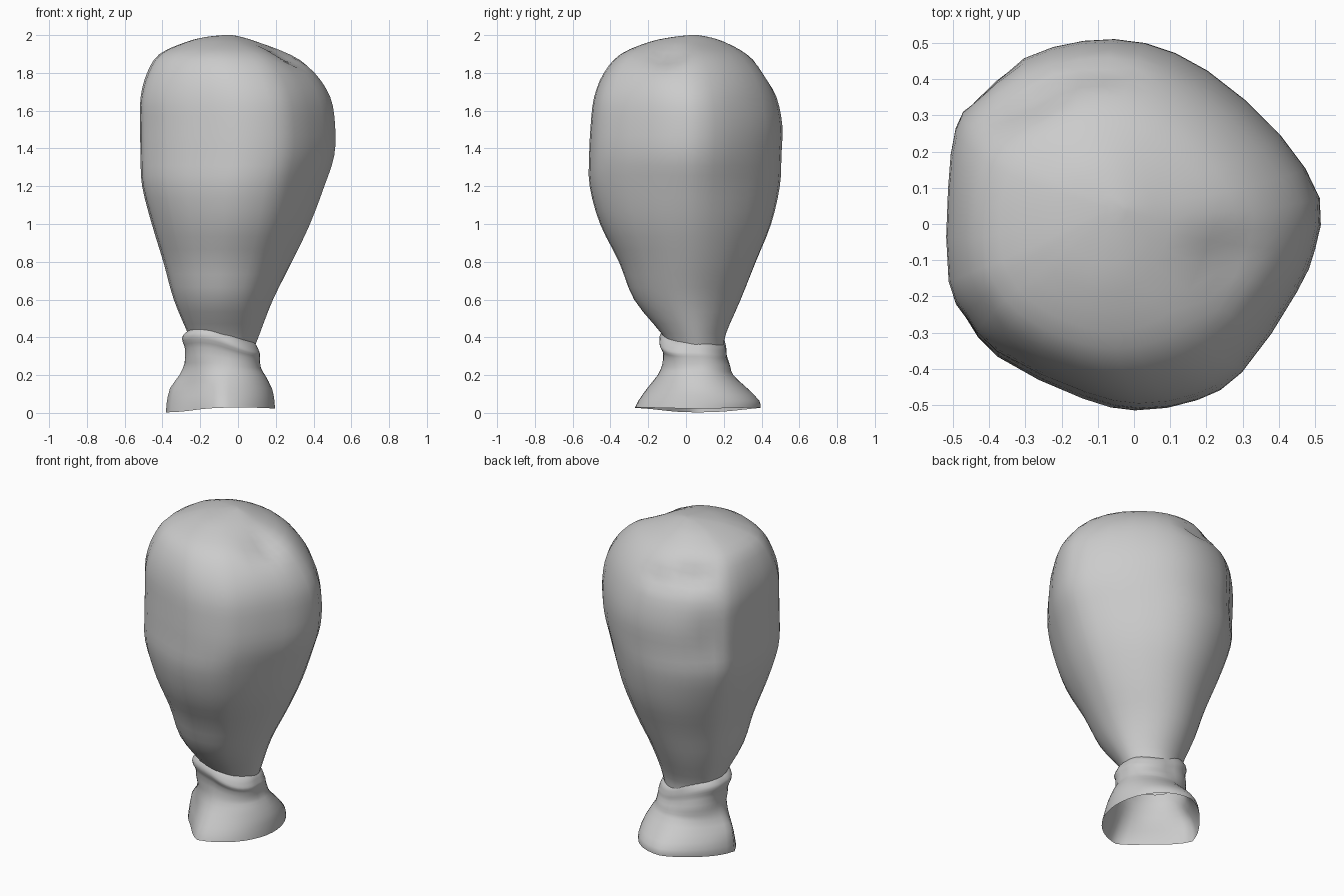
import bpy, bmesh, math
from mathutils import Vector

if "Cube" in bpy.data.objects:
    bpy.data.objects.remove(bpy.data.objects["Cube"])


def spline(pts, closed, steps):
    """Catmull-Rom resampling of equal-length tuples."""
    n, out = len(pts), []
    pick = lambda i: Vector(pts[i % n] if closed else pts[min(max(i, 0), n - 1)])
    for i in range(n if closed else n - 1):
        a, b, c, d = (pick(i + k) for k in (-1, 0, 1, 2))
        for s in range(steps):
            t = s / steps
            out.append(0.5 * (2 * b + (c - a) * t + (2 * a - 5 * b + 4 * c - d) * t * t
                              + (3 * b - a - 3 * c + d) * t ** 3))
    if not closed:
        out.append(Vector(pts[-1]))
    return out


def loft(name, outline, rows, warp, roundness, cap_top=False):
    """Stretch a unit outline to each row's x / y limits and skin the rings."""
    bm = bmesh.new()
    rings = []
    for z, x0, x1, y0, y1 in rows:
        ring = []
        for q in outline:
            u, v = Vector(q).lerp(Vector(q).normalized(), roundness(z))
            k = trim(z, u, v) if name == "skirt" else 1
            p = Vector(((x0 + x1) / 2 + k * u * (x1 - x0) / 2,
                        (y0 + y1) / 2 + k * v * (y1 - y0) / 2, z))
            ring.append(bm.verts.new(warp(p, u, v)))
        rings.append(ring)
    n = len(outline)
    for a, b in zip(rings, rings[1:]):
        for i in range(n):
            bm.faces.new((a[i], a[(i + 1) % n], b[(i + 1) % n], b[i]))
    if cap_top:
        bm.faces.new(rings[-1])
    bmesh.ops.recalc_face_normals(bm, faces=bm.faces)
    mesh = bpy.data.meshes.new(name)
    bm.to_mesh(mesh)
    bm.free()
    mesh.polygons.foreach_set("use_smooth", [True] * len(mesh.polygons))
    obj = bpy.data.objects.new(name, mesh)
    bpy.context.collection.objects.link(obj)
    return obj


# Lopsided bulb: plan outline, then (z, x min, x max, y min, y max)
plan = [(1, .14), (.97, -.14), (.87, -.36), (.58, -.8), (.35, -.95), (.04, -1),
        (-.25, -.93), (-.73, -.71), (-.91, -.5), (-1, -.32), (-1, .2), (-.97, .53),
        (-.87, .7), (-.6, .91), (-.27, 1), (.06, .98), (.39, .82), (.78, .47)]
body_rows = [(.28, -.23, .07, -.08, .18), (.34, -.235, .085, -.09, .2),
             (.42, -.265, .115, -.13, .212), (.6, -.34, .185, -.275, .29),
             (.8, -.395, .285, -.355, .37), (1, -.455, .38, -.455, .45),
             (1.2, -.505, .455, -.51, .495), (1.36, -.513, .507, -.513, .503),
             (1.52, -.515, .512, -.505, .508), (1.67, -.513, .487, -.487, .478),
             (1.8, -.48, .405, -.435, .415), (1.9, -.415, .285, -.345, .32),
             (1.965, -.27, .10, -.19, .20), (1.99, -.17, .02, -.07, .12),
             (2.0, -.08, -.03, .02, .06)]

# Dents: centre, radii, inward depth
dents = [((.25, -.10, 1.86), (.09, .10, .12), .045),
         ((-.28, .33, 1.80), (.09, .09, .07), .05),
         ((-.10, .42, 1.78), (.07, .08, .05), .03),
         ((-.42, .38, 1.45), (.05, .06, .16), .03),
         ((-.51, .08, 1.38), (.06, .05, .14), .012)]


def dent_body(p, u, v):
    push = Vector((0, 0, 0))
    for c, r, d in dents:
        k = sum(((p[i] - c[i]) / r[i]) ** 2 for i in range(3))
        inward = (Vector((-.05, 0, 1.3)) - Vector(c)).normalized()
        push += inward * d * math.exp(-k)
    return p + push


def body_roundness(z):
    return .15 + .55 * min(1, max(0, (1.25 - z) / .5)) + .4 * min(1, max(0, (z - 1.65) / .25))


loft("bulb", spline(plan, True, 2), spline(body_rows, False, 3),
     dent_body, body_roundness, True)

# Gathered collar and flared open skirt, its left corners pulled in
skirt_plan = [(math.cos(math.tau * i / 40), math.sin(math.tau * i / 40)) for i in range(40)]
skirt_rows = [(.02, -.38, .195, -.27, .395), (.06, -.378, .193, -.252, .388),
              (.13, -.36, .18, -.205, .325), (.2, -.31, .143, -.15, .25),
              (.25, -.283, .12, -.125, .235), (.31, -.278, .114, -.12, .215),
              (.345, -.292, .115, -.137, .212), (.37, -.29, .108, -.137, .21),
              (.4, -.255, .095, -.118, .2), (.42, -.23, .075, -.09, .18)]


def trim(z, u, v):
    cut = (.24 if v < 0 else .15) if u < 0 else (.04 if v < 0 else -.03)
    fade = min(1, max(0, (.28 - z) / .14))
    square = .07 * (1 - fade)
    return 1 + (square - cut * fade) * abs(2 * u * v)


def tilt_skirt(p, u, v):
    up = min(1, max(0, (p.z - .2) / .17))
    low = max(0, 1 - p.z / .13)
    a = math.atan2(v, u)
    p.z += up * (-.05 * u - .022 * v + .012 * math.sin(3 * a + 1))
    p.z += low * (.012 * u + .016 * v * v - .008)
    p.z = max(p.z, 0)
    return p


loft("skirt", skirt_plan, spline(skirt_rows, False, 2), tilt_skirt, lambda z: 0)
